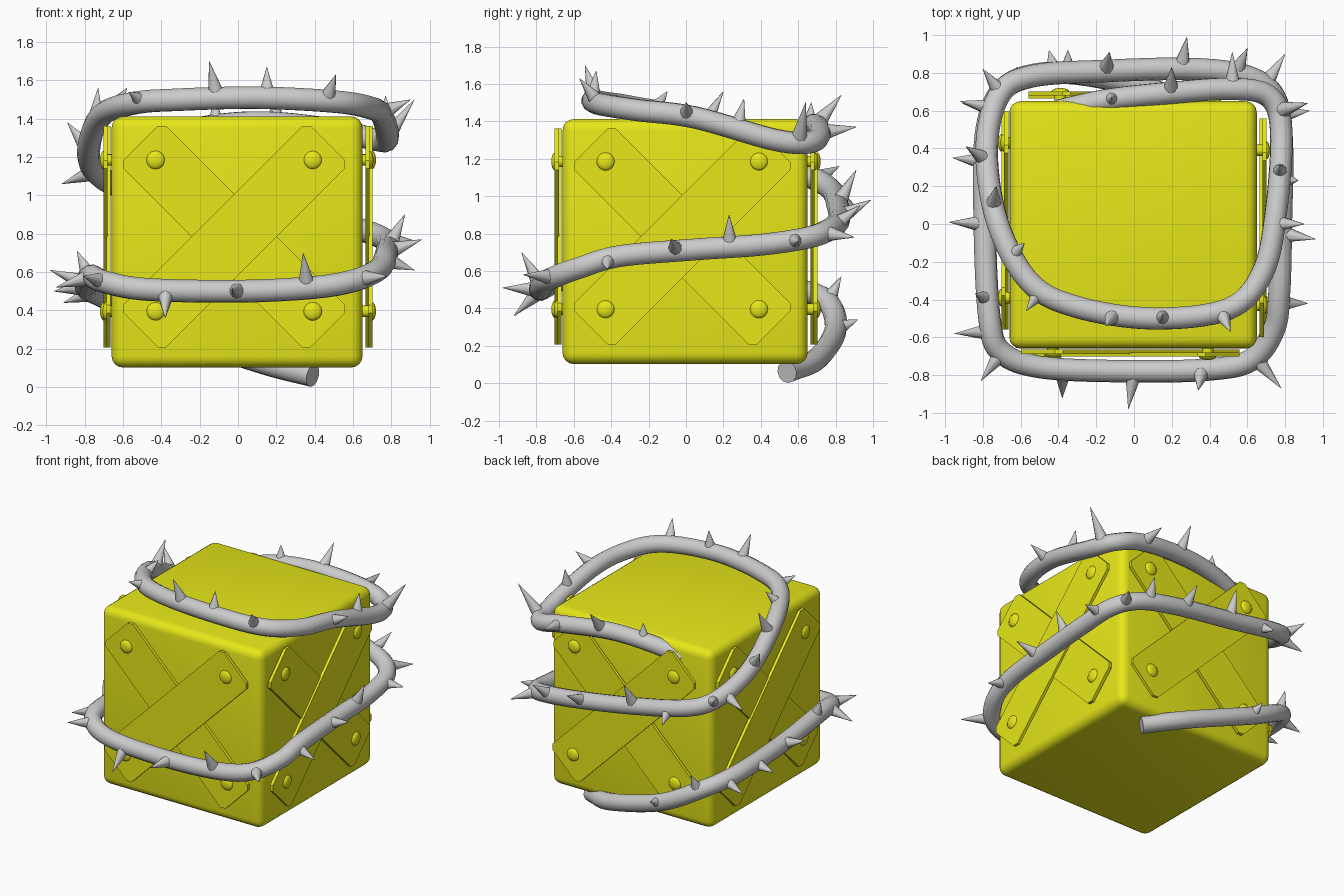
import bpy, bmesh, math
from mathutils import Vector, Matrix

if "Cube" in bpy.data.objects:
    bpy.data.objects.remove(bpy.data.objects["Cube"])

yellow = bpy.data.materials.new("yellow_paint")
yellow.diffuse_color = (0.8, 0.8, 0.01, 1)
yellow.use_nodes = True
yellow.node_tree.nodes["Principled BSDF"].inputs["Base Color"].default_value = yellow.diffuse_color


def finish(name, bm, mat=None, angle=35):
    bmesh.ops.recalc_face_normals(bm, faces=bm.faces)
    me = bpy.data.meshes.new(name)
    bm.to_mesh(me)
    bm.free()
    ob = bpy.data.objects.new(name, me)
    bpy.context.collection.objects.link(ob)
    if mat:
        me.materials.append(mat)
    bpy.ops.object.select_all(action='DESELECT')
    ob.select_set(True)
    bpy.context.view_layer.objects.active = ob
    bpy.ops.object.shade_smooth_by_angle(angle=math.radians(angle))
    return ob


# Crate body with rounded edges
bm = bmesh.new()
bmesh.ops.create_cube(bm, size=1.31, matrix=Matrix.Translation((-0.005, -0.005, 0.757)))
bmesh.ops.bevel(bm, geom=bm.edges[:], offset=0.06, segments=4, profile=0.5, affect='EDGES')
finish("crate_body", bm, yellow)


# Crossed planks on the four sides, built on the front and turned round
def add_plank(bm, turn, tilt, depth):
    L, w, c, t = 0.69, 0.157, 0.03, 0.022
    outline = [(L - c, w), (L, w - c), (L, c - w), (L - c, -w),
               (c - L, -w), (-L, c - w), (-L, w - c), (c - L, w)]
    m = turn @ Matrix.Translation((-0.02, -depth, 0.785)) @ Matrix.Rotation(tilt, 4, 'Y')
    face = bm.faces.new([bm.verts.new(m @ Vector((x, 0, z))) for x, z in outline])
    ext = bmesh.ops.extrude_face_region(bm, geom=[face])
    vs = [v for v in ext['geom'] if isinstance(v, bmesh.types.BMVert)]
    bmesh.ops.translate(bm, verts=vs, vec=turn.to_3x3() @ Vector((0, -t, 0)))


planks, rivets = bmesh.new(), bmesh.new()
for k in range(4):
    turn = Matrix.Rotation(k * math.pi / 2, 4, 'Z')
    add_plank(planks, turn, math.pi / 4, 0.665)
    add_plank(planks, turn, -math.pi / 4, 0.68)
    # Domed rivets with a short shank
    for sx in (-1, 1):
        for sz in (-1, 1):
            y = -0.687 if sx * sz < 0 else -0.7
            m = turn @ Matrix.Translation((-0.02 + 0.41 * sx, y, 0.79 + 0.395 * sz)) \
                @ Matrix.Rotation(math.pi / 2, 4, 'X')
            bmesh.ops.create_uvsphere(rivets, u_segments=16, v_segments=8, radius=0.048,
                                      matrix=m @ Matrix.Diagonal((1, 1, 0.42, 1)))
            bmesh.ops.create_cone(rivets, cap_ends=True, segments=16, radius1=0.03, radius2=0.03,
                                  depth=0.06, matrix=m @ Matrix.Translation((0, 0, -0.025)))
finish("cross_planks", planks, yellow)
finish("rivets", rivets, yellow)

# Vine path winding twice round the crate and over the top
path = [Vector(p) for p in [
    (0.39, 0.54, 0.06), (0.12, 0.70, 0.13), (-0.35, 0.80, 0.29), (-0.66, 0.74, 0.45),
    (-0.78, 0.5, 0.51), (-0.79, 0.0, 0.54), (-0.765, -0.5, 0.58), (-0.70, -0.68, 0.55),
    (-0.48, -0.76, 0.51), (0.0, -0.78, 0.50), (0.40, -0.77, 0.52), (0.62, -0.72, 0.56),
    (0.74, -0.56, 0.62), (0.77, -0.35, 0.68), (0.78, 0.05, 0.715), (0.785, 0.4, 0.74),
    (0.75, 0.66, 0.78), (0.60, 0.78, 0.83), (0.3, 0.82, 0.88), (-0.15, 0.81, 0.95),
    (-0.55, 0.78, 1.03), (-0.72, 0.67, 1.10), (-0.78, 0.38, 1.22), (-0.72, 0.0, 1.41),
    (-0.55, -0.31, 1.48), (-0.3, -0.44, 1.50), (0.1, -0.50, 1.51), (0.5, -0.45, 1.49),
    (0.68, -0.26, 1.46), (0.75, 0.05, 1.42), (0.78, 0.48, 1.30), (0.72, 0.67, 1.29),
    (0.52, 0.715, 1.34), (0.15, 0.69, 1.38), (-0.15, 0.655, 1.36), (-0.40, 0.60, 1.30)]]


def smooth_path(p, n=8):
    q = [2 * p[0] - p[1]] + p + [2 * p[-1] - p[-2]]
    out = []
    for a, b, c, d in zip(q, q[1:], q[2:], q[3:]):
        for i in range(n):
            t = i / n
            out.append(0.5 * (2 * b + (c - a) * t + (2 * a - 5 * b + 4 * c - d) * t * t
                              + (3 * b - a - 3 * c + d) * t ** 3))
    return out + [p[-1]]


pts = smooth_path(path)
cu = bpy.data.curves.new("vine", 'CURVE')
cu.dimensions = '3D'
cu.bevel_depth = 0.06
cu.bevel_resolution = 4
cu.use_fill_caps = True
sp = cu.splines.new('POLY')
sp.points.add(len(pts) - 1)
for s, p in zip(sp.points, pts):
    s.co = (*p, 1)
vine = bpy.data.objects.new("vine", cu)
bpy.context.collection.objects.link(vine)
bpy.ops.object.select_all(action='DESELECT')
vine.select_set(True)
bpy.context.view_layer.objects.active = vine
bpy.ops.object.convert(target='MESH')
bpy.ops.object.shade_smooth_by_angle(angle=math.radians(50))

# Thorns: each tip is joined to the nearest point on the vine
tips = [
    (-0.35, 0.92, 0.34), (-0.62, 0.83, 0.57), (-0.91, 0.64, 0.44), (-0.96, 0.35, 0.50),
    (-0.98, 0.01, 0.61), (-0.84, -0.37, 0.71), (-0.95, -0.58, 0.52), (-0.81, -0.83, 0.58),
    (-0.38, -0.92, 0.36), (-0.03, -0.98, 0.51), (0.34, -0.88, 0.70), (0.78, -0.87, 0.58),
    (0.92, -0.42, 0.61), (0.96, -0.08, 0.77), (0.87, 0.23, 0.90), (0.93, 0.60, 0.76),
    (0.80, 0.90, 0.78), (0.60, 0.93, 0.95), (0.28, 0.99, 0.98), (-0.13, 0.91, 1.14),
    (-0.45, 0.92, 0.93), (-0.80, 0.82, 1.16), (-0.92, 0.65, 1.06), (-0.89, 0.41, 1.38),
    (-0.73, 0.20, 1.56), (-0.58, -0.10, 1.56), (-0.57, -0.46, 1.54), (-0.15, -0.54, 1.70),
    (0.15, -0.48, 1.67), (0.51, -0.57, 1.63), (0.90, 0.0, 1.50), (0.77, 0.31, 1.52),
    (0.92, 0.64, 1.50), (0.52, 0.91, 1.37), (0.20, 0.83, 1.54), (-0.12, 0.67, 1.50)]
bm = bmesh.new()
for tip in map(Vector, tips):
    base = min(pts, key=lambda p: (p - tip).length)
    d = tip - base
    m = Matrix.Translation((base + tip) / 2) @ d.to_track_quat('Z', 'Y').to_matrix().to_4x4()
    bmesh.ops.create_cone(bm, cap_ends=True, segments=10, radius1=0.05, radius2=0.001,
                          depth=d.length, matrix=m)
finish("thorns", bm, None, 40)
